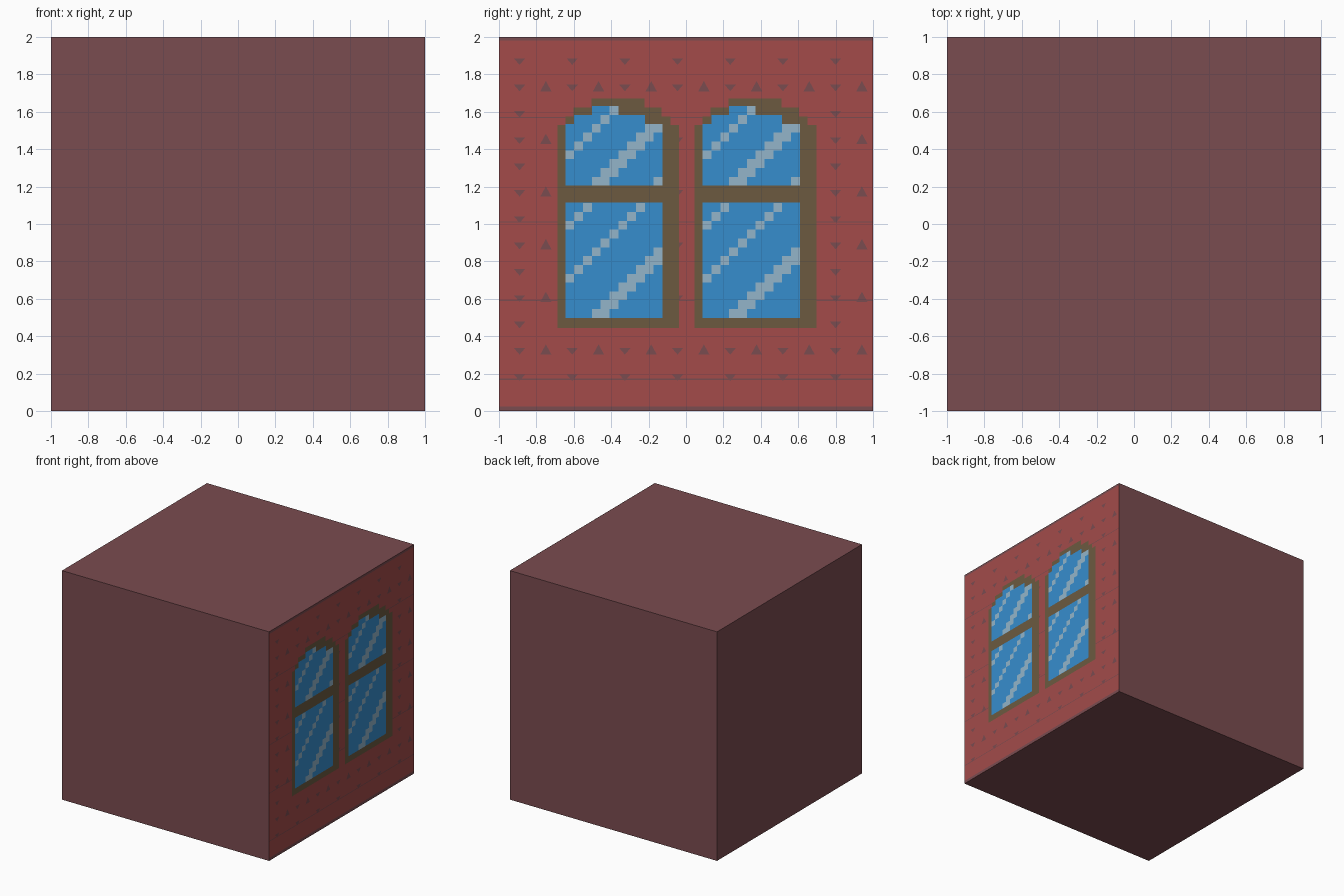
import bpy, bmesh
from mathutils import Vector

if "Cube" in bpy.data.objects:
    bpy.data.objects.remove(bpy.data.objects["Cube"])


def material(name, rgb):
    lin = [((c / 255 + 0.055) / 1.055) ** 2.4 for c in rgb]
    m = bpy.data.materials.new(name)
    m.diffuse_color = (*lin, 1)
    m.use_nodes = True
    m.node_tree.nodes["Principled BSDF"].inputs["Base Color"].default_value = m.diffuse_color
    return m


MAUVE = material("mauve mortar", (122, 76, 80))
RED = material("red brick", (163, 75, 74))
BROWN = material("brown frame", (108, 90, 64))
BLUE = material("blue glass", (54, 141, 206))
PALE = material("pale glint", (147, 181, 202))


def add_object(name, bm, mats):
    mesh = bpy.data.meshes.new(name)
    bm.to_mesh(mesh)
    bm.free()
    for m in mats:
        mesh.materials.append(m)
    ob = bpy.data.objects.new(name, mesh)
    bpy.context.collection.objects.link(ob)
    return ob


# Shattered block: each shard is where its linear function (x, y, z, constant) is the largest
def scaled(s, *v):
    return [s * c for c in v]


shards = {
    "top_front_shard": [0, 0, 0, 0],
    "lower_front_shard": [.0116, -.122, -1, 1.0865],
    "left_front_shard": scaled(1.1136, -1.5185, .505, -1, .5965),
    "lower_back_shard": [-.14, 1.0648, -1.165, 1.4425],
    "top_right_wedge": scaled(.636, .962, 1, .31, -1.732),
    "top_back_shard": scaled(1.591, -.148, 1, -.078, -.134),
    "left_back_shard": scaled(1.15, -.788, 1, -.856, 1.204),
}
for name, f in shards.items():
    bm = bmesh.new()
    bmesh.ops.create_cube(bm, size=2)
    bmesh.ops.translate(bm, vec=(0, 0, 1), verts=bm.verts)
    for other, g in shards.items():
        if other == name:
            continue
        n = Vector([f[k] - g[k] for k in range(3)])
        co = n * (-(f[3] - g[3]) / n.length_squared)
        cut = bmesh.ops.bisect_plane(bm, geom=bm.verts[:] + bm.edges[:] + bm.faces[:],
                                     plane_co=co, plane_no=n.normalized(), clear_inner=True)
        edges = [e for e in cut["geom_cut"]
                 if isinstance(e, bmesh.types.BMEdge) and e.is_boundary]
        if edges:
            bmesh.ops.edgeloop_fill(bm, edges=edges)
    bmesh.ops.recalc_face_normals(bm, faces=bm.faces)
    # the outer right wall is brick, all else mortar
    for face in bm.faces:
        face.material_index = int(all(v.co.x > 0.9999 for v in face.verts))
    add_object(name, bm, [MAUVE, RED])


# Painted plates on the right wall, each a flat polygon in (y, z)
def plate(name, mat, layer, polys):
    bm = bmesh.new()
    for poly in polys:
        bm.faces.new([bm.verts.new((1 + layer * 0.0012, y, z)) for y, z in poly])
    add_object(name, bm, [mat])


def rect(y0, y1, z0, z1):
    return [(y0, z0), (y1, z0), (y1, z1), (y0, z1)]


# Mortar specks and joints
specks = [rect(-1, 1, 1.98, 2), rect(-1, 1, 0, .025)]
specks += [rect(-1, 1, z - .003, z + .003) for z in (.17, .59, 1.01, 1.57)]
for i in range(14):
    for j in range(1, 14):
        y, z = -.89 + .1408 * i, .04 + .1408 * j
        if (i + j) % 2 and -.72 < y < .72 and .42 < z < 1.69:
            continue
        if i % 2 == 0:
            specks.append([(y - .03, z + .015), (y, z - .02), (y + .03, z + .015)])
        elif j % 2 == 0:
            specks.append([(y - .03, z - .02), (y + .03, z - .02), (y, z + .035)])
plate("mortar_specks", MAUVE, 1, specks)

# Windows: stepped frame, two panes, stair-step glints
P = 0.0472
for side, left in (("front", -.645), ("back", .089)):
    def cells(c0, c1, z0, z1):
        return rect(left + c0 * P, left + c1 * P, z0, z1)

    plate(side + "_window_frame", BROWN, 2, [
        cells(-.9, 12.9, .444, 1.53), cells(0, 11.9, 1.53, 1.575),
        cells(.9, 10.9, 1.575, 1.622), cells(2.95, 8.95, 1.622, 1.67)])
    plate(side + "_window_glass", BLUE, 3, [
        cells(0, 11, .498, 1.114), cells(0, 11, 1.205, 1.535),
        cells(1, 9, 1.535, 1.582), cells(3, 6, 1.582, 1.63)])
    glints = []
    for z0, rows, diagonals in ((.498, 13, (-4, -3, 4, 10)), (1.205, 9, (-10, -4, -3, 3))):
        for r in range(rows):
            for c in range(11):
                outside = rows == 9 and ((r == 7 and not 1 <= c < 9) or (r == 8 and not 3 <= c < 6))
                if r - c in diagonals and not outside:
                    glints.append(cells(c, c + 1, z0 + r * P, z0 + (r + 1) * P))
    plate(side + "_window_glints", PALE, 4, glints)
